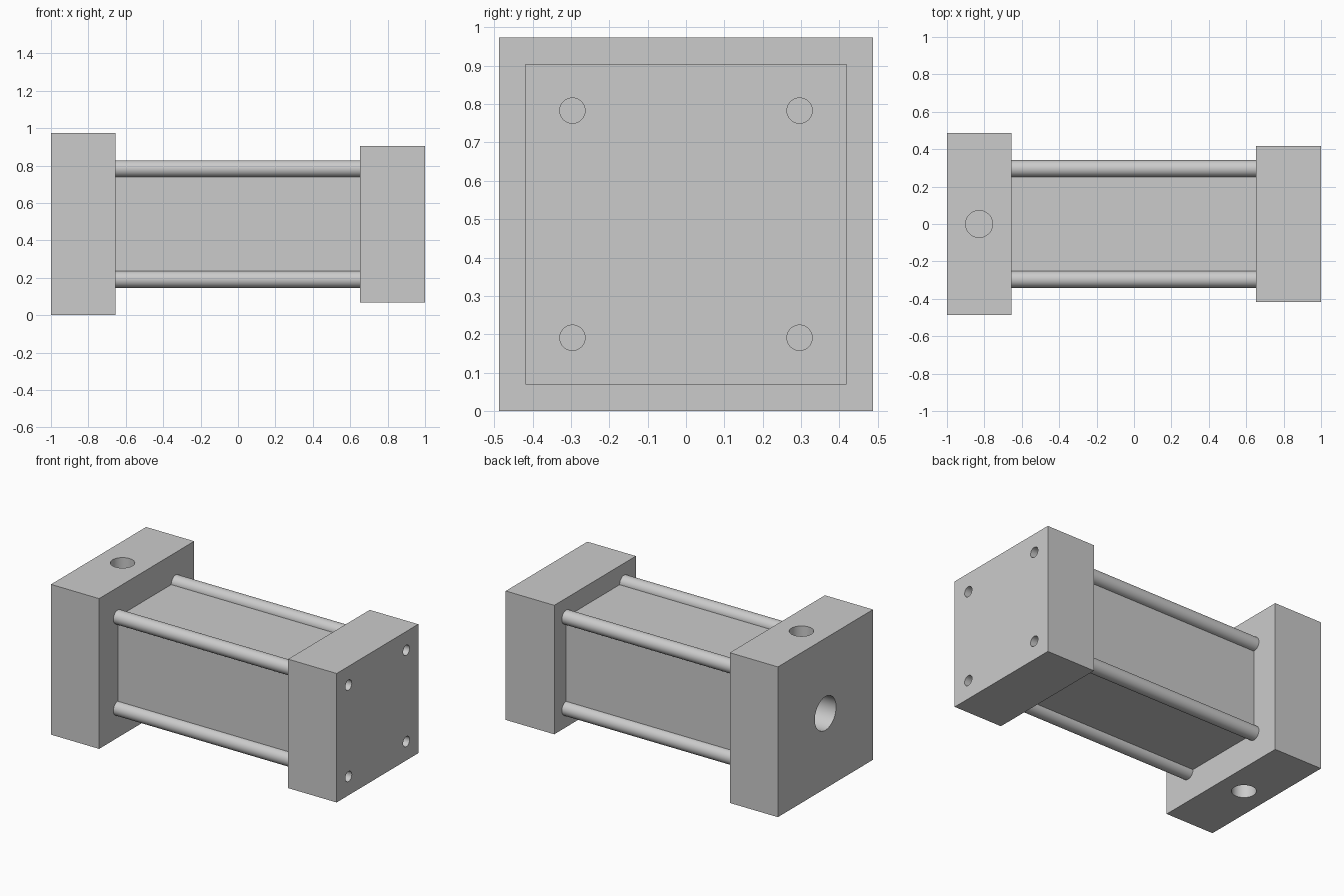
import bpy
from math import radians

cube = bpy.data.objects.get("Cube")
if cube:
    bpy.data.objects.remove(cube, do_unlink=True)

MID = 0.487      # height of the long axis
ROD = 0.296      # rod offset from the axis, also half the body width
SIGNS = [(sy, sz) for sy in (-1, 1) for sz in (-1, 1)]

grey = bpy.data.materials.new("metal_grey")
grey.use_nodes = True
colour = (0.6, 0.6, 0.6, 1)
grey.diffuse_color = colour
grey.node_tree.nodes["Principled BSDF"].inputs["Base Color"].default_value = colour


def box(name, x0, x1, half):
    bpy.ops.mesh.primitive_cube_add(size=1, location=((x0 + x1) / 2, 0, MID))
    ob = bpy.context.object
    ob.name = name
    ob.scale = (x1 - x0, 2 * half, 2 * half)
    bpy.ops.object.transform_apply(location=False, rotation=False, scale=True)
    ob.data.materials.append(grey)
    return ob


def cylinder(name, centre, radius, length, along_x=True):
    rotation = (0, radians(90), 0) if along_x else (0, 0, 0)
    bpy.ops.mesh.primitive_cylinder_add(vertices=48, radius=radius, depth=length,
                                        location=centre, rotation=rotation)
    ob = bpy.context.object
    ob.name = name
    ob.data.materials.append(grey)
    return ob


def smooth(ob):
    bpy.ops.object.select_all(action="DESELECT")
    ob.select_set(True)
    bpy.context.view_layer.objects.active = ob
    bpy.ops.object.shade_smooth_by_angle(angle=radians(30))


def drill(ob, centre, radius, depth, along_x=True):
    """Cut a blind hole; centre lies on the surface, depth goes each way."""
    cutter = cylinder("cutter", centre, radius, 2 * depth, along_x)
    cutter.hide_render = True
    mod = ob.modifiers.new("hole", "BOOLEAN")
    mod.operation = "DIFFERENCE"
    mod.solver = "EXACT"
    mod.object = cutter
    bpy.context.view_layer.objects.active = ob
    bpy.ops.object.modifier_apply(modifier=mod.name)
    bpy.data.objects.remove(cutter, do_unlink=True)


# Central body between the two end blocks
box("body", -0.655, 0.652, ROD)

# Large end block with an end bore and ports above and below
large = box("large_end_block", -1, -0.655, MID)
drill(large, (-1, 0, MID), 0.109, 0.2)
for z in (0, 2 * MID):
    drill(large, (-0.828, 0, z), 0.072, 0.2, along_x=False)
smooth(large)

# Small end block with four bolt holes
small = box("small_end_block", 0.652, 1, 0.418)
for sy, sz in SIGNS:
    drill(small, (1, sy * ROD, MID + sz * ROD), 0.033, 0.17)
smooth(small)

# Tie rods along the body corners
for sy, sz in SIGNS:
    name = ("front" if sy < 0 else "back") + ("_lower" if sz < 0 else "_upper") + "_tie_rod"
    smooth(cylinder(name, (0, sy * ROD, MID + sz * ROD), 0.045, 1.32))
